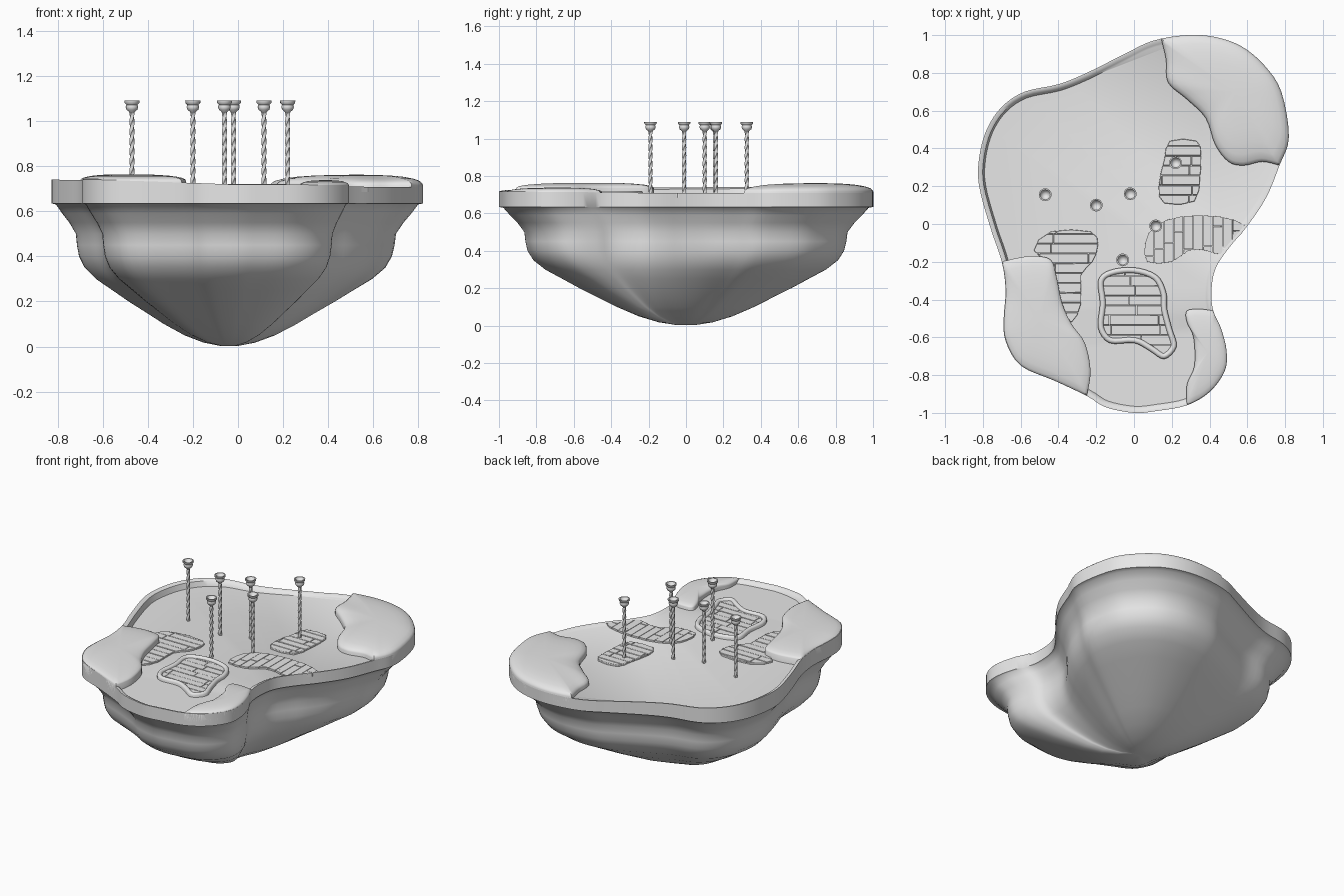
import bpy
import bmesh
import random
from math import sin, cos, pi, atan2
from mathutils import Vector

random.seed(4)
if "Cube" in bpy.data.objects:
    bpy.data.objects.remove(bpy.data.objects["Cube"])

grey = bpy.data.materials.new("plain grey")
grey.use_nodes = True
grey.diffuse_color = (0.8, 0.8, 0.8, 1)
grey.node_tree.nodes["Principled BSDF"].inputs["Base Color"].default_value = grey.diffuse_color

FLOOR = 0.695


def finish(bm, name, angle=0.7):
    """Turn a bmesh into a shaded object."""
    bmesh.ops.recalc_face_normals(bm, faces=bm.faces)
    mesh = bpy.data.meshes.new(name)
    bm.to_mesh(mesh)
    bm.free()
    mesh.materials.append(grey)
    obj = bpy.data.objects.new(name, mesh)
    bpy.context.collection.objects.link(obj)
    bpy.ops.object.select_all(action="DESELECT")
    obj.select_set(True)
    bpy.context.view_layer.objects.active = obj
    bpy.ops.object.shade_smooth_by_angle(angle=angle)
    return obj


def smooth(points, steps, closed=True):
    """Pass a rounded path through a few points."""
    pts = [Vector(p) for p in points]
    count = len(pts)
    path = []
    for i in range(count if closed else count - 1):
        if closed:
            a, b, c, d = (pts[(i + k) % count] for k in (-1, 0, 1, 2))
        else:
            a, b, c, d = (pts[min(max(i + k, 0), count - 1)] for k in (-1, 0, 1, 2))
        for s in range(steps):
            t = s / steps
            path.append(b + (c - a) * t / 2 + (a * 2 - b * 5 + c * 4 - d) * t * t / 2
                        + (b * 3 - a - c * 3 + d) * t ** 3 / 2)
    if not closed:
        path.append(pts[-1])
    return path


def inset(path, distance):
    """Move a clockwise path inward."""
    result = []
    for i, p in enumerate(path):
        along = (path[(i + 1) % len(path)] - path[i - 1]).normalized()
        result.append(p + Vector((along.y, -along.x)) * distance)
    return result


def loft(bm, rings, cap_start=True, cap_end=True, wrap=False):
    """Skin a series of equal rings of 3D points."""
    loops = [[bm.verts.new(p) for p in ring] for ring in rings]
    pairs = list(zip(loops, loops[1:]))
    if wrap:
        pairs.append((loops[-1], loops[0]))
    for low, high in pairs:
        for i in range(len(low)):
            j = (i + 1) % len(low)
            bm.faces.new((low[i], low[j], high[j], high[i]))
    if cap_start and not wrap:
        bm.faces.new(loops[0])
    if cap_end and not wrap:
        bm.faces.new(loops[-1])


def at_height(path, z):
    return [(p.x, p.y, z) for p in path]


# Shoreline, clockwise from the back
shore = smooth([
    (.28, 1), (.43, .99), (.57, .94), (.69, .84), (.78, .7), (.82, .46), (.77, .31),
    (.7, .14), (.6, -.01), (.5, -.13), (.43, -.24), (.41, -.36), (.42, -.46), (.46, -.55),
    (.49, -.67), (.48, -.78), (.4, -.89), (.28, -.96), (.12, -.99), (0, -1), (-.15, -.97),
    (-.25, -.91), (-.42, -.83), (-.6, -.75), (-.68, -.62), (-.69, -.5), (-.68, -.35),
    (-.7, -.2), (-.76, -.02), (-.82, .2), (-.82, .35), (-.78, .5), (-.7, .62), (-.58, .7),
    (-.4, .74), (-.25, .8), (-.05, .9), (.1, .97)], 4)

# Island: rounded keel, overhanging rim and flat floor
keel = Vector((-.04, 0))


def belly(scale, z, roundness):
    ring = []
    for p in shore:
        d = p - keel
        a = atan2(d.y, d.x)
        oval = Vector((.74 * cos(a), .92 * sin(a)))
        q = keel + d.lerp(oval, roundness) * scale
        ring.append((q.x, q.y, z))
    return ring


def rim_top(path):
    return [(p.x, p.y, .708 + .04 * max(0, -p.x) + .01 * max(0, -p.y)) for p in path]


bm = bmesh.new()
profile = [(.05, .003, .4), (.15, .018, .4), (.26, .05, .38), (.38, .1, .35), (.48, .15, .3),
           (.58, .2, .24), (.67, .25, .18), (.76, .3, .12), (.82, .35, .07), (.85, .4, .05),
           (.86, .45, .03), (.865, .5, .02), (.9, .55, 0), (.94, .59, 0), (.975, .63, 0)]
rings = [belly(*row) for row in profile]
rings.append(at_height(shore, .635))
rings.append(rim_top(shore))
rings.append(rim_top(inset(shore, .008)))
rings.append([(x, y, z - .008) for x, y, z in rim_top(inset(shore, .025))])
rings.append(at_height(inset(shore, .035), FLOOR))
loft(bm, rings)
finish(bm, "island", .8)


# Raised mounds, bounded by the shore and an inland edge
def nearest(point):
    return min(range(len(shore)), key=lambda i: (shore[i] - Vector(point)).length)


def mound(name, start, end, inland, centre, low, high):
    first, last = nearest(start), nearest(end)
    if last < first:
        last += len(shore)
    coast = [shore[i % len(shore)] for i in range(first, last + 1)]
    edge = smooth([coast[-1]] + inland + [coast[0]], 4, False)[1:-1]
    outline = coast + edge
    middle = Vector(centre)
    bm = bmesh.new()
    steps = [(1, 0), (.985, .2), (.95, .4), (.85, .62), (.7, .8), (.5, .92), (.25, .98), (.05, 1)]
    rings = [at_height(outline, .66)]
    for scale, rise in steps:
        ring = [middle + (p - middle) * scale for p in outline]
        rings.append(at_height(ring, low + (high - low) * rise))
    loft(bm, rings)
    finish(bm, name, .8)


mound("back_mound", (.13, .98), (.77, .31),
      [(.68, .33), (.58, .31), (.5, .33), (.43, .42), (.38, .56), (.28, .66), (.18, .75),
       (.17, .87)], (.53, .7), .716, .762)
mound("front_right_mound", (-.25, -.91), (-.7, -.2),
      [(-.62, -.18), (-.53, -.17), (-.44, -.19), (-.41, -.28), (-.38, -.42), (-.33, -.53),
       (-.26, -.63), (-.23, -.78)], (-.5, -.5), .735, .764)
mound("front_left_mound", (.42, -.46), (.29, -.955),
      [(.28, -.85), (.32, -.75), (.315, -.6), (.28, -.52), (.28, -.46), (.35, -.45)],
      (.39, -.68), .714, .738)


# Plank decks, cut from an outline into staggered boards
def deck(name, outline, axis, top, width=.052, length=.26):
    bm = bmesh.new()
    across, along = 1 - axis, axis
    lo = [min(p[k] for p in outline) for k in (0, 1)]
    hi = [max(p[k] for p in outline) for k in (0, 1)]
    row = lo[across]
    while row < hi[across]:
        start = lo[along] - random.uniform(.05, length)
        while start < hi[along]:
            board = bmesh.new()
            board.faces.new([board.verts.new((p.x, p.y, FLOOR - .01)) for p in outline])
            for k, value, sign in ((across, row + .0015, -1), (across, row + width - .0015, 1),
                                   (along, start + .0015, -1), (along, start + length - .0015, 1)):
                spot, normal = Vector((0, 0, 0)), Vector((0, 0, 0))
                spot[k], normal[k] = value, sign
                geom = board.verts[:] + board.edges[:] + board.faces[:]
                bmesh.ops.bisect_plane(board, geom=geom, plane_co=spot, plane_no=normal,
                                       clear_outer=True)
            if board.faces:
                out = bmesh.ops.extrude_face_region(board, geom=board.faces[:])
                raised = [v for v in out["geom"] if isinstance(v, bmesh.types.BMVert)]
                lift = top - FLOOR + .01 + random.uniform(-.001, .001)
                bmesh.ops.translate(board, verts=raised, vec=(0, 0, lift))
                piece = bpy.data.meshes.new("board")
                board.to_mesh(piece)
                bm.from_mesh(piece)
                bpy.data.meshes.remove(piece)
            board.free()
            start += length
        row += width
    obj = finish(bm, name, .6)
    bevel = obj.modifiers.new("soft edges", "BEVEL")
    bevel.width = .003
    bevel.segments = 2


deck("back_deck", smooth([(.19, .44), (.33, .44), (.355, .37), (.35, .25), (.32, .12),
                          (.16, .11), (.13, .2), (.16, .34)], 2), 0, .706)
deck("right_deck", smooth([(-.44, -.04), (-.23, -.04), (-.19, -.11), (-.22, -.2), (-.28, -.27),
                           (-.28, -.42), (-.33, -.52), (-.39, -.45), (-.42, -.25),
                           (-.53, -.14)], 2), 0, .706)
deck("left_walkway", smooth([(.06, -.1), (.11, -.01), (.25, .04), (.45, .04), (.59, -.01),
                             (.53, -.09), (.46, -.16), (.38, -.14), (.29, -.14), (.2, -.2),
                             (.07, -.2)], 2), 1, .706)

# Front deck with its rounded border
border = smooth([(-.19, -.3), (-.13, -.245), (0, -.23), (.12, -.27), (.17, -.36), (.175, -.45),
                 (.2, -.55), (.225, -.65), (.16, -.715), (.08, -.67), (0, -.63), (-.13, -.63),
                 (-.19, -.55), (-.18, -.42)], 4)
deck("front_deck", inset(border, .024), 0, .706)
bm = bmesh.new()
section = [(0, FLOOR - .01), (0, .71), (.006, .718), (.015, .721), (.024, .718), (.03, .71),
           (.03, FLOOR - .01)]
loft(bm, [at_height(inset(border, d), z) for d, z in section], wrap=True)
finish(bm, "front_deck_border")


# Twisted torch poles with flared cups
def circle(x, y, radius, z, sides, turn=0):
    return [(x + radius * cos(turn + 2 * pi * i / sides),
             y + radius * sin(turn + 2 * pi * i / sides), z) for i in range(sides)]


cup = [(.01, 1.035), (.014, 1.042), (.024, 1.05), (.028, 1.062), (.025, 1.072), (.033, 1.08),
       (.034, 1.09), (.027, 1.09), (.019, 1.075), (.008, 1.068)]
spots = [(-.47, .155), (-.2, .1), (-.02, .16), (.22, .325), (.115, -.01), (-.06, -.19)]
for number, (x, y) in enumerate(spots, 1):
    bm = bmesh.new()
    loft(bm, [circle(x, y, .0115, FLOOR - .005 + .35 * k / 40, 4, k * pi / 10)
              for k in range(41)])
    finish(bm, f"torch_pole_{number}")
    bm = bmesh.new()
    loft(bm, [circle(x, y, r, z, 16) for r, z in cup])
    finish(bm, f"torch_cup_{number}")
